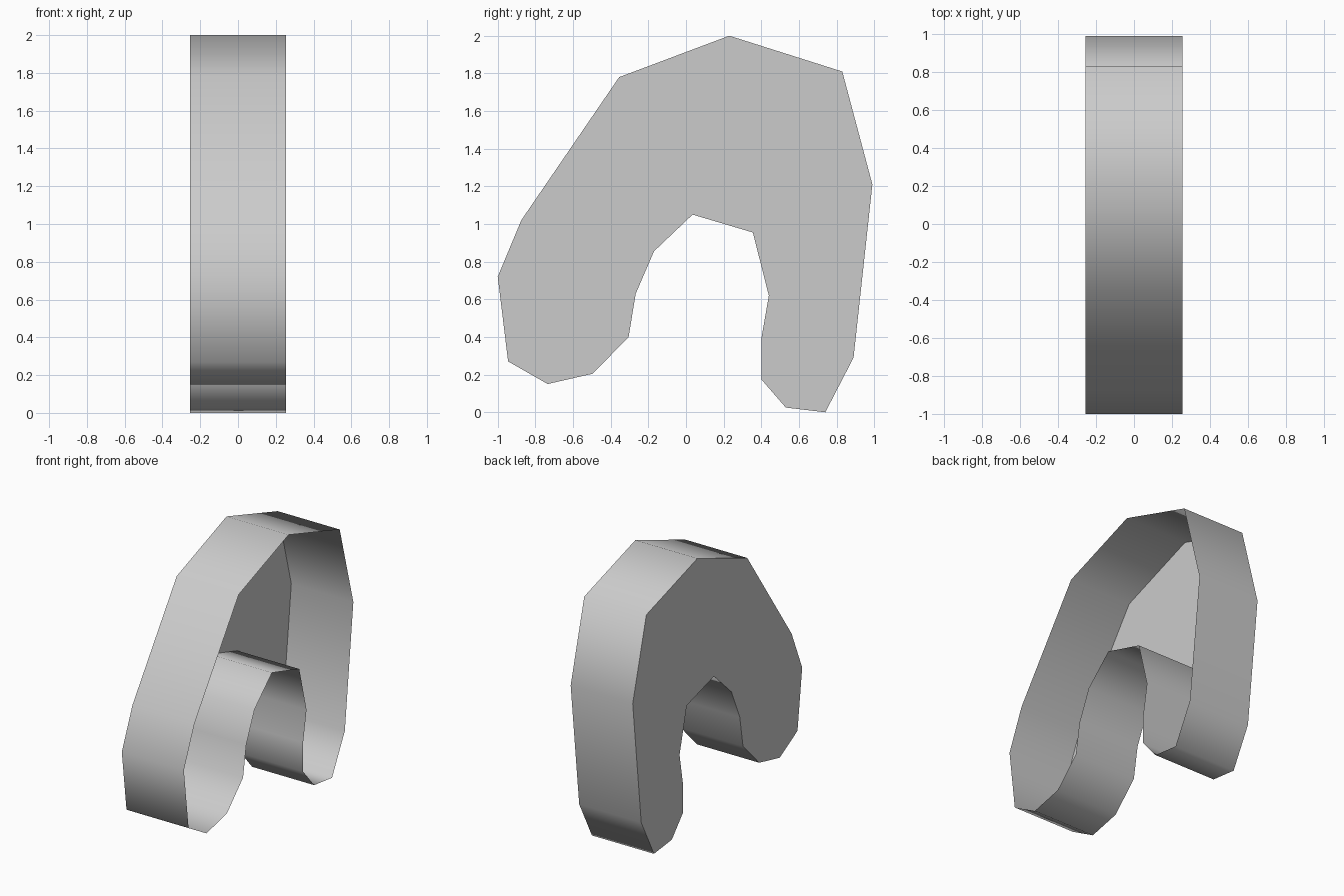
import bpy, bmesh
from mathutils import Vector

if "Cube" in bpy.data.objects:
    bpy.data.objects.remove(bpy.data.objects["Cube"])

HALF_WIDTH = 0.255

# Side outline of the arch as (y, z), anticlockwise seen from the right
OUTLINE = [
    (-1.0, 0.72), (-0.945, 0.27), (-0.735, 0.15), (-0.495, 0.205),
    (-0.305, 0.40), (-0.267, 0.63), (-0.17, 0.855), (0.035, 1.05),
    (0.355, 0.955), (0.44, 0.62), (0.40, 0.39), (0.40, 0.175),
    (0.53, 0.025), (0.74, 0.0), (0.89, 0.29), (0.99, 1.21),
    (0.83, 1.81), (0.23, 2.0), (-0.355, 1.78), (-0.875, 1.02),
]

bm = bmesh.new()

# Flat cap on the left side
rim = [bm.verts.new((-HALF_WIDTH, y, z)) for y, z in OUTLINE]
cap = bm.faces.new(rim[::-1])
cap.smooth = False

# Smooth wall extruded from the cap's rim, open on the right side
lip = [bm.verts.new(v.co + Vector((2 * HALF_WIDTH, 0, 0))) for v in rim]
for i in range(len(rim)):
    j = (i + 1) % len(rim)
    wall = bm.faces.new((lip[i], rim[i], rim[j], lip[j]))
    wall.smooth = True

# Hard edge where cap and wall meet
for edge in cap.edges:
    edge.smooth = False

mesh = bpy.data.meshes.new("arched_shell")
bm.to_mesh(mesh)
bm.free()
shell = bpy.data.objects.new("arched_shell", mesh)
bpy.context.collection.objects.link(shell)
